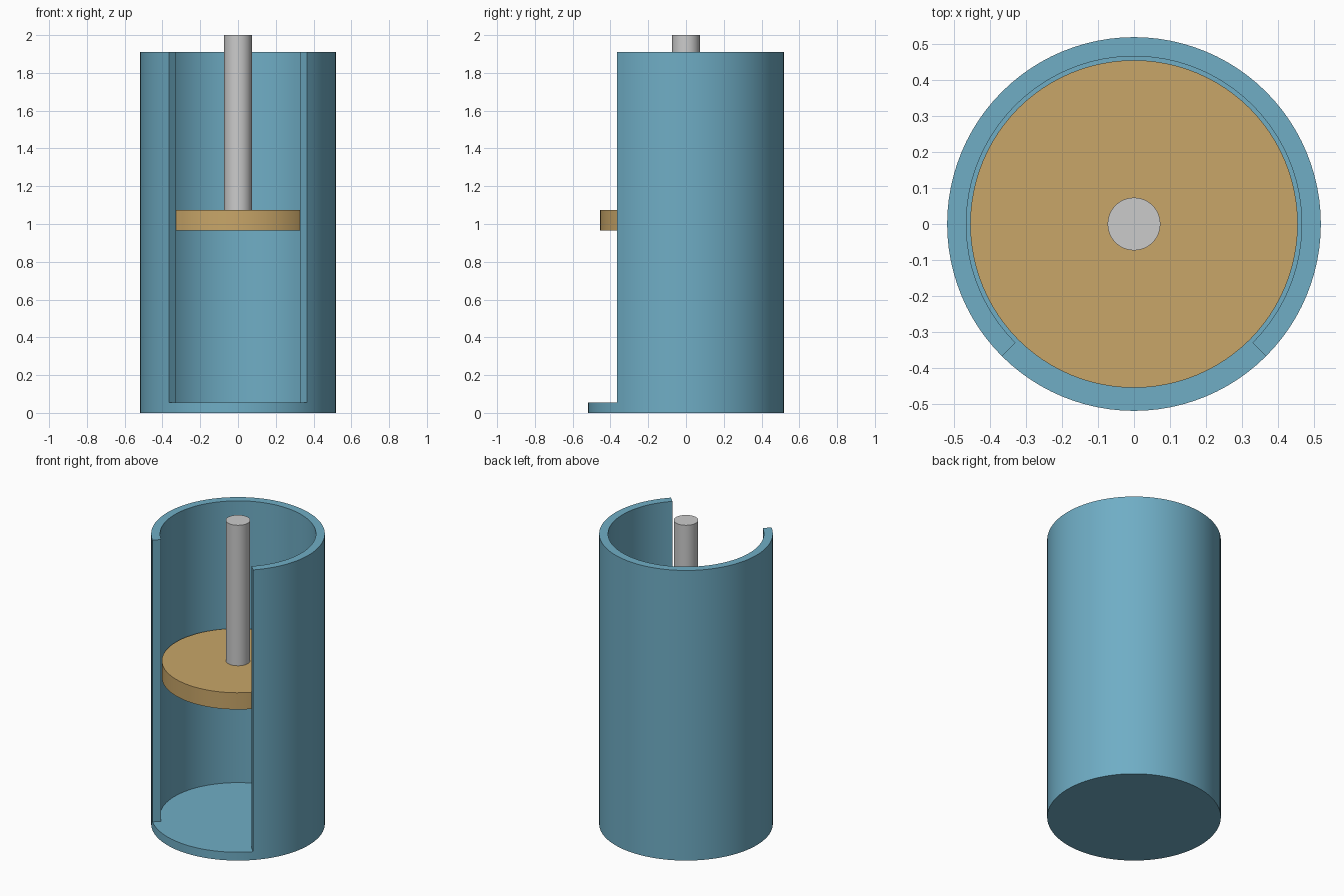
import bpy, bmesh
from math import cos, sin, pi, radians

if "Cube" in bpy.data.objects:
    bpy.data.objects.remove(bpy.data.objects["Cube"])

N = 96                       # segments around
R_OUT, R_IN = 0.518, 0.465   # barrel radii
FLOOR, TOP = 0.055, 1.91
OPEN = range(N * 5 // 8, N * 7 // 8)   # 90 degree cutaway facing -y


def finish(obj, color=None):
    bpy.ops.object.select_all(action='DESELECT')
    obj.select_set(True)
    bpy.context.view_layer.objects.active = obj
    bpy.ops.object.shade_smooth_by_angle(angle=radians(30))
    if color:
        mat = bpy.data.materials.new(obj.name + "_color")
        mat.diffuse_color = color
        mat.use_nodes = True
        mat.node_tree.nodes["Principled BSDF"].inputs["Base Color"].default_value = mat.diffuse_color
        obj.data.materials.append(mat)


def cylinder(name, r, z0, z1, color=None):
    bpy.ops.mesh.primitive_cylinder_add(vertices=N, radius=r, depth=z1 - z0,
                                        location=(0, 0, (z0 + z1) / 2))
    bpy.context.object.name = name
    finish(bpy.context.object, color)


# Barrel: closed floor with a wall rising around three quarters of it
bm = bmesh.new()


def ring(r, z):
    return [bm.verts.new((r * cos(2 * pi * i / N), r * sin(2 * pi * i / N), z))
            for i in range(N)]


bottom, rim = ring(R_OUT, 0), ring(R_OUT, FLOOR)
floor = ring(R_IN, FLOOR)
top_out, top_in = ring(R_OUT, TOP), ring(R_IN, TOP)


def quad(a, b, i):
    j = (i + 1) % N
    bm.faces.new((a[i], a[j], b[j], b[i]))


bm.faces.new(bottom)
bm.faces.new(floor)
for i in range(N):
    quad(bottom, rim, i)
    if i in OPEN:
        quad(rim, floor, i)
    else:
        quad(rim, top_out, i)
        quad(top_out, top_in, i)
        quad(top_in, floor, i)
# Flat radial ends of the wall
for i in (OPEN.start, OPEN.stop):
    bm.faces.new((rim[i], floor[i], top_in[i], top_out[i]))
bmesh.ops.delete(bm, geom=[v for v in bm.verts if not v.link_faces], context='VERTS')
bmesh.ops.recalc_face_normals(bm, faces=bm.faces)
mesh = bpy.data.meshes.new("barrel")
bm.to_mesh(mesh)
bm.free()
barrel = bpy.data.objects.new("barrel", mesh)
bpy.context.collection.objects.link(barrel)
finish(barrel, (0.16, 0.42, 0.56, 1))

# Piston disc and its rod
cylinder("piston", 0.454, 0.965, 1.075, (0.58, 0.38, 0.14, 1))
cylinder("piston_rod", 0.073, 1.075, 2.0)
